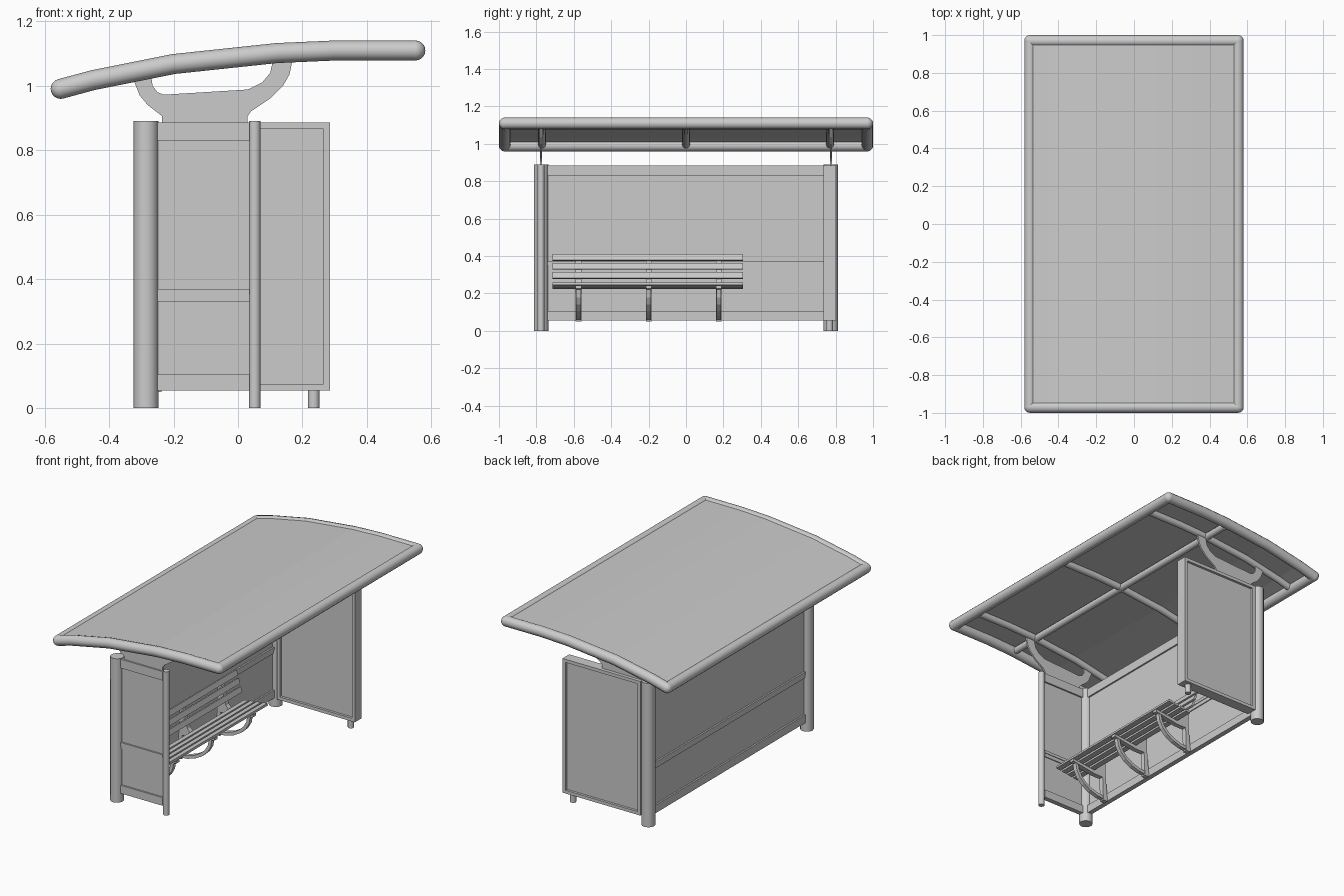
import bpy, bmesh, math
from mathutils import Vector

cube = bpy.data.objects.get("Cube")
if cube:
    bpy.data.objects.remove(cube, do_unlink=True)

grey = bpy.data.materials.new("plain grey")
grey.use_nodes = True
GREY = (0.6, 0.6, 0.6, 1)
grey.diffuse_color = GREY
grey.node_tree.nodes["Principled BSDF"].inputs["Base Color"].default_value = GREY


def add(name, data, smooth=False):
    obj = bpy.data.objects.new(name, data)
    bpy.context.collection.objects.link(obj)
    data.materials.append(grey)
    bpy.ops.object.select_all(action="DESELECT")
    obj.select_set(True)
    bpy.context.view_layer.objects.active = obj
    if obj.type == "CURVE":
        bpy.ops.object.convert(target="MESH")
    if smooth:
        bpy.ops.object.shade_smooth_by_angle(angle=math.radians(40))
    return obj


def box(name, x, y, z, tilt=0):
    """Box from (min, max) ranges, optionally tilted about its long y axis."""
    bm = bmesh.new()
    bmesh.ops.create_cube(bm, size=1)
    for v in bm.verts:
        v.co = Vector(v.co[i] * (r[1] - r[0]) for i, r in enumerate((x, y, z)))
    mesh = bpy.data.meshes.new(name)
    bm.to_mesh(mesh)
    bm.free()
    obj = add(name, mesh)
    obj.location = [sum(r) / 2 for r in (x, y, z)]
    obj.rotation_euler.y = tilt
    return obj


def tube(name, points, radius):
    curve = bpy.data.curves.new(name, "CURVE")
    curve.dimensions = "3D"
    curve.bevel_depth = radius
    curve.bevel_resolution = 4
    curve.use_fill_caps = True
    spline = curve.splines.new("POLY")
    spline.points.add(len(points) - 1)
    for p, co in zip(spline.points, points):
        p.co = (*co, 1)
    return add(name, curve, True)


def plate(name, outline, y, thick):
    """Flat xz outline extruded along y."""
    bm = bmesh.new()
    face = bm.faces.new([bm.verts.new((px, y - thick / 2, pz)) for px, pz in outline])
    grown = bmesh.ops.extrude_face_region(bm, geom=[face])
    bmesh.ops.translate(bm, vec=(0, thick, 0),
                        verts=[g for g in grown["geom"] if isinstance(g, bmesh.types.BMVert)])
    bmesh.ops.recalc_face_normals(bm, faces=bm.faces)
    mesh = bpy.data.meshes.new(name)
    bm.to_mesh(mesh)
    bm.free()
    return add(name, mesh)


# Roof: curved tube frame, ribs, long beam and skin
ARC = [(-0.55, 0.99), (-0.45, 1.017), (-0.2, 1.067), (0.12, 1.101), (0.3, 1.109), (0.55, 1.109)]
R = 0.031
END = 1 - R
for y in (-END, END):
    tube("roof_end_tube", [(x, y, z) for x, z in ARC], R)
    for x, z in (ARC[0], ARC[-1]):
        bm = bmesh.new()
        bmesh.ops.create_uvsphere(bm, u_segments=16, v_segments=10, radius=R)
        mesh = bpy.data.meshes.new("roof_corner")
        bm.to_mesh(mesh)
        bm.free()
        add("roof_corner", mesh, True).location = (x, y, z)
for x, z in (ARC[0], ARC[-1]):
    tube("roof_long_tube", [(x, -END, z), (x, END, z)], R)
for y in (-0.77, 0, 0.77):
    tube("roof_rib", [(x, y, z) for x, z in ARC], 0.021)
tube("roof_beam", [(0.1, -END, 1.097), (0.1, END, 1.097)], 0.021)
skin = [(x, z + 0.022) for x, z in ARC] + [(x, z + 0.014) for x, z in reversed(ARC)]
plate("roof_skin", skin, 0, 2 * END)

# Posts and roof brackets
SIDE = 0.775
BRACKET = [(-0.235, 0.87), (-0.235, 0.905), (-0.28, 0.94), (-0.305, 0.97), (-0.325, 1.02),
           (-0.27, 1.035), (-0.265, 1.0), (-0.25, 0.98), (-0.23, 0.972), (0.03, 0.988),
           (0.075, 1.01), (0.1, 1.04), (0.11, 1.085), (0.17, 1.085), (0.16, 1.035),
           (0.14, 1.0), (0.1, 0.96), (0.04, 0.92), (0.03, 0.905), (0.03, 0.87)]
for y in (-SIDE, SIDE):
    tube("back_post", [(-0.285, y, 0), (-0.285, y, 0.89)], 0.039)
    plate("roof_bracket", BRACKET, y, 0.01)
tube("front_post", [(0.052, -SIDE, 0), (0.052, -SIDE, 0.89)], 0.018)
tube("display_leg", [(0.235, 0.768, 0), (0.235, 0.768, 0.08)], 0.018)

# Glazed walls: thin pane with top, middle and bottom rails
RAILS = ((0.055, 0.105), (0.33, 0.352), (0.352, 0.37), (0.83, 0.885))


def wall(name, x, y, along_y):
    def grown(r, t):
        mid = sum(r) / 2
        return (mid - t / 2, mid + t / 2)
    for i, z in enumerate(((0.06, 0.88),) + RAILS):
        t = (0.01, 0.03, 0.022, 0.03, 0.03)[i]
        kind = "_pane" if i == 0 else "_rail"
        if along_y:
            box(name + kind, grown(x, t), y, z)
        else:
            box(name + kind, x, grown(y, t), z)


wall("back_wall", (-0.285, -0.285), (-0.75, 0.74), True)
wall("side_wall", (-0.25, 0.036), (-SIDE, -SIDE), False)

# Display case at the far end: framed panel recessed on both faces
X0, X1, Z0, Z1, B = -0.248, 0.285, 0.055, 0.885, 0.02
DEPTH = (0.735, 0.801)
box("display_panel", (X0 + 0.01, X1 - 0.01), (0.75, 0.786), (Z0 + 0.01, Z1 - 0.01))
for z in ((Z0, Z0 + B), (Z1 - B, Z1)):
    box("display_frame_rail", (X0, X1), DEPTH, z)
for x in ((X0, X0 + B), (X1 - B, X1)):
    box("display_frame_stile", x, DEPTH, (Z0 + B, Z1 - B))

# Bench: slats on three curved brackets
BENCH = (-0.715, 0.305)
for x, z in ((-0.225, 0.392), (-0.21, 0.345), (-0.195, 0.296)):
    box("bench_back_slat", (x - 0.007, x + 0.007), BENCH, (z - 0.017, z + 0.017), -0.3)
for i in range(4):
    x, z = -0.155 + i * 0.043, 0.232 + i * 0.006
    box("bench_seat_slat", (x - 0.016, x + 0.016), BENCH, (z - 0.007, z + 0.007), -0.14)
for y in (-0.575, -0.2, 0.175):
    plate("bench_leg", [(-0.27, 0.05), (-0.238, 0.05), (-0.232, 0.21), (-0.232, 0.375),
                        (-0.25, 0.375), (-0.255, 0.21)], y, 0.03)
    plate("bench_seat_arm", [(-0.24, 0.2), (-0.17, 0.2), (-0.01, 0.226), (-0.01, 0.242),
                             (-0.17, 0.223), (-0.195, 0.25), (-0.23, 0.375), (-0.245, 0.375)], y, 0.03)
    arch = [math.radians(a) for a in range(0, 91, 15)]
    outer = [(-0.255 + 0.225 * math.sin(a), 0.222 - 0.165 * math.cos(a)) for a in arch]
    inner = [(-0.255 + 0.205 * math.sin(a), 0.222 - 0.145 * math.cos(a)) for a in reversed(arch)]
    plate("bench_brace", outer + inner, y, 0.026)
